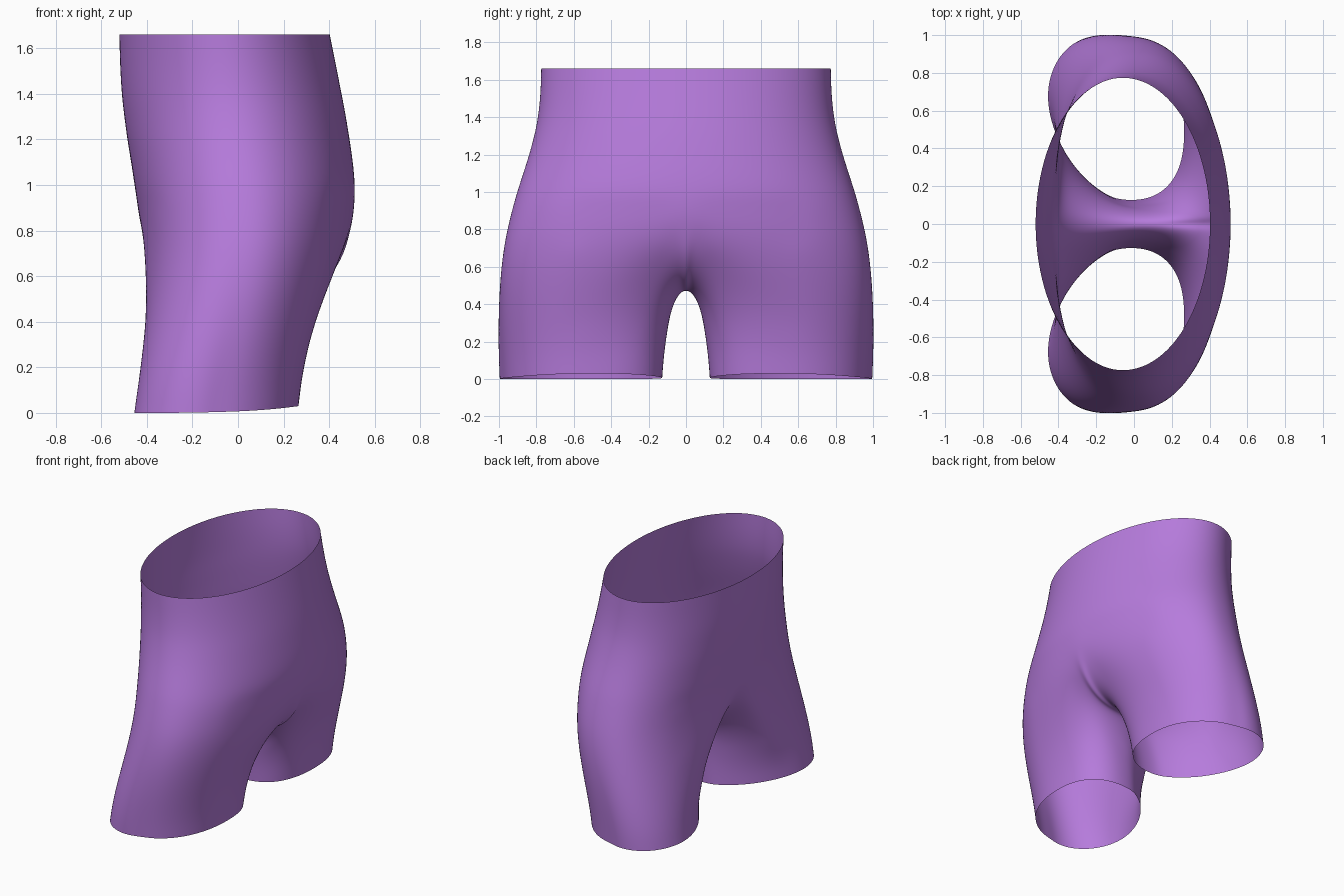
import bpy, bmesh, math
from mathutils import Vector

if "Cube" in bpy.data.objects:
    bpy.data.objects.remove(bpy.data.objects["Cube"])

N_OUT, N_IN, N_LEG = 24, 12, 10

# torso sections: height, front x, back x, half width, squareness front / back
TORSO = [(1.66, -.522, .404, .776, 2.0, 2.0), (1.53, -.519, .43, .779, 2.0, 2.0),
         (1.40, -.512, .456, .792, 2.03, 2.0), (1.30, -.50, .475, .813, 2.06, 2.0),
         (1.20, -.487, .491, .84, 2.1, 2.0), (1.10, -.47, .506, .872, 2.15, 2.0),
         (1.00, -.455, .515, .905, 2.2, 2.02), (.92, -.444, .514, .927, 2.25, 2.04),
         (.85, -.434, .507, .945, 2.3, 2.06)]

# crotch seam in the y = 0 plane, front to back (x, z)
SEAM = [(-.434, .85), (-.40, .75), (-.338, .66), (-.257, .585), (-.165, .525),
        (-.065, .486), (.03, .472), (.13, .472), (.23, .484), (.322, .52),
        (.408, .593), (.475, .70), (.507, .85)]


def spow(v, e):
    return math.copysign(abs(v) ** e, v)


def torso_ring(z, xf, xb, b, nf, nb):
    pts = []
    for j in range(N_OUT + 1):
        a = math.pi * (1 - j / N_OUT)
        c, s = math.cos(a), max(0, math.sin(a))
        n = nf if c < 0 else nb
        x = (xf + xb) / 2 + (xb - xf) / 2 * spow(c, 2 / n)
        y = 0 if j in (0, N_OUT) else b * s ** (2 / n)
        pts.append(Vector((x, y, z)))
    return pts


def hem_point(phi):
    c, s = math.cos(phi), math.sin(phi)
    n, shear = (2.3, .07) if c > 0 else (1.9, .12)
    u = (1 + c) / 2
    p = Vector((-.095 + .362 * spow(c, 2 / n),
                .557 + .425 * spow(s, 2 / n) - shear * c, .03 * u ** 3))
    return p, Vector((.08 if c > 0 else .08 - .06 * c, .06 * s, 1))


def bezier(a, b, c, d, t):
    m = 1 - t
    return a * m**3 + b * (3 * m * m * t) + c * (3 * m * t * t) + d * t**3


bm = bmesh.new()

# torso half
rings = [torso_ring(*s) for s in TORSO]
rows = [[bm.verts.new(p) for p in r] for r in rings]
for r0, r1 in zip(rows, rows[1:]):
    for j in range(N_OUT):
        bm.faces.new((r0[j], r1[j], r1[j + 1], r0[j + 1]))

# leg columns: outer ones hang from the torso, inner ones from the seam
n = N_OUT + N_IN
columns = []
for i in range(n):
    phi = math.radians(210 - 360 * i / n)
    hem, up = hem_point(phi)
    if i <= N_OUT:
        top, start = rings[-1][i], rows[-1][i]
        down = (rings[-1][i] - rings[-2][i]) * 4
        w = {0: .5, 1: .22, 2: .07}.get(min(i, N_OUT - i), 0)
        spread = .6
    else:
        x, z = SEAM[n - i]
        top = Vector((x, 0, z))
        start = bm.verts.new(top)
        down = Vector((0, 0, -.28))
        k = min(i - N_OUT, n - i)
        w = {1: .8, 2: .95}.get(k, 1)
        spread = .6 - .035 * k
    out = Vector((0, spread * hem.y, 0))
    # fuller underside close to the back centre
    g = math.exp(-((i - N_OUT) / 3.5) ** 2)
    h1 = top + down.lerp(out, w)
    h2 = hem + up * (.28 + .2 * g)
    columns.append([start] + [bm.verts.new(bezier(top, h1, h2, hem, k / N_LEG))
                              for k in range(1, N_LEG + 1)])
for i in range(n):
    a, b = columns[i], columns[(i + 1) % n]
    for k in range(N_LEG):
        bm.faces.new((a[k], a[k + 1], b[k + 1], b[k]))

# relax the area where torso and legs blend, keeping the centre plane flat
blend = [v for v in bm.verts if .3 < v.co.z < .95 and v.co.y > 1e-4 and v.co.y < .6]
for _ in range(4):
    bmesh.ops.smooth_vert(bm, verts=blend, factor=.5,
                          use_axis_x=True, use_axis_y=True, use_axis_z=True)
bmesh.ops.recalc_face_normals(bm, faces=bm.faces)
# make the open shell face outwards
bm.faces.ensure_lookup_table()
if bm.faces[N_OUT // 2].normal.y < 0:
    bmesh.ops.reverse_faces(bm, faces=bm.faces)

mesh = bpy.data.meshes.new("shorts")
bm.to_mesh(mesh)
bm.free()
shorts = bpy.data.objects.new("shorts", mesh)
bpy.context.collection.objects.link(shorts)
for p in mesh.polygons:
    p.use_smooth = True

# second half and smooth surface
mir = shorts.modifiers.new("mirror", 'MIRROR')
mir.use_axis = (False, True, False)
mir.use_clip = True
mir.merge_threshold = .002
sub = shorts.modifiers.new("smooth_surface", 'SUBSURF')
sub.levels = sub.render_levels = 2

mat = bpy.data.materials.new("purple_cloth")
mat.diffuse_color = (.47, .2, .72, 1)
mat.use_nodes = True
mat.node_tree.nodes["Principled BSDF"].inputs["Base Color"].default_value = mat.diffuse_color
mesh.materials.append(mat)
